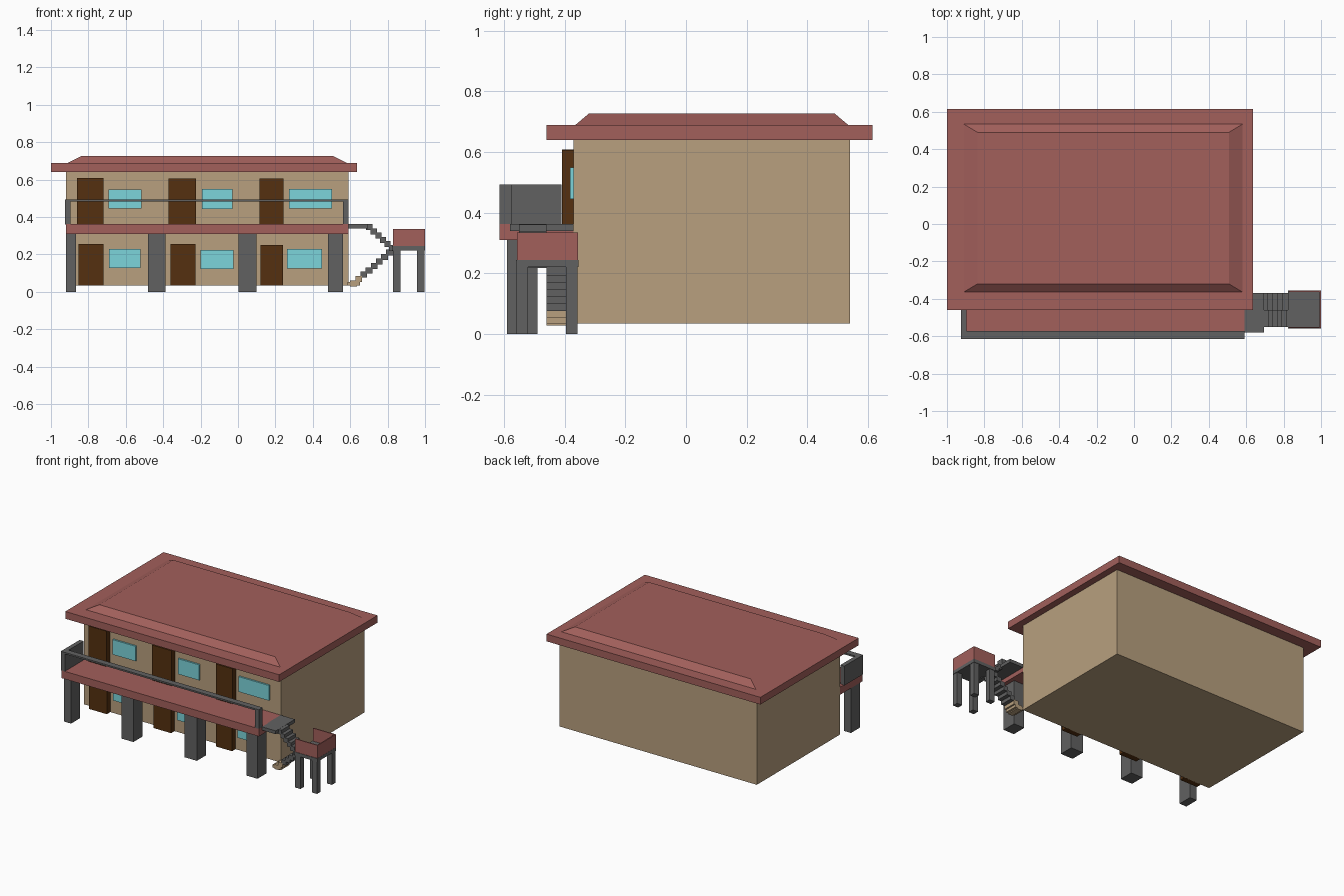
import bpy
import bmesh


def material(name, rgb):
    m = bpy.data.materials.new(name)
    m.diffuse_color = (*rgb, 1)
    return m


RED = material("red_tile", (0.36, 0.115, 0.105))
TAN = material("tan_wall", (0.48, 0.35, 0.21))
BROWN = material("brown_wood", (0.09, 0.03, 0.005))
GLASS = material("blue_glass", (0.2, 0.66, 0.71))
GREY = material("dark_grey", (0.12, 0.12, 0.12))


def box(name, x, y, z, mat, inset=(0, 0)):
    """Box from ranges; inset shrinks the top face to make a hip."""
    bm = bmesh.new()
    bmesh.ops.create_cube(bm, size=1)
    for v in bm.verts:
        top = v.co.z > 0
        dx, dy = inset if top else (0, 0)
        v.co = (x[1] - dx if v.co.x > 0 else x[0] + dx,
                y[1] - dy if v.co.y > 0 else y[0] + dy,
                z[1] if top else z[0])
    mesh = bpy.data.meshes.new(name)
    bm.to_mesh(mesh)
    bm.free()
    mesh.materials.append(mat)
    ob = bpy.data.objects.new(name, mesh)
    bpy.context.collection.objects.link(ob)
    return ob


# Main building and roof
box("building_body", (-0.92, 0.59), (-0.37, 0.54), (0.035, 0.65), TAN)
box("roof_slab", (-1.0, 0.637), (-0.46, 0.615), (0.64, 0.69), RED)
box("roof_hip", (-0.92, 0.59), (-0.37, 0.54), (0.685, 0.727), RED, (0.083, 0.05))

# Balcony floor and its pillars
box("balcony_floor", (-0.92, 0.59), (-0.615, -0.365), (0.31, 0.363), RED)
for x in [(-0.92, -0.865), (-0.48, -0.388), (0.003, 0.098), (0.48, 0.562)]:
    box("balcony_pillar", x, (-0.59, -0.49), (0, 0.315), GREY)

# Railing: front bar, end posts, solid left panel
box("railing_bar", (-0.925, 0.59), (-0.615, -0.573), (0.483, 0.494), GREY)
for x in [(-0.925, -0.895), (0.562, 0.59)]:
    box("railing_post", x, (-0.615, -0.573), (0.36, 0.49), GREY)
box("railing_side_panel", (-0.925, -0.895), (-0.573, -0.41), (0.36, 0.494), GREY)

# Doors: x range, z range
for x, z in [((-0.86, -0.72), (0.363, 0.608)), ((-0.372, -0.224), (0.363, 0.606)),
             ((0.116, 0.242), (0.363, 0.606)), ((-0.853, -0.718), (0.035, 0.255)),
             ((-0.36, -0.226), (0.035, 0.255)), ((0.119, 0.24), (0.035, 0.25))]:
    box("door", x, (-0.408, -0.365), z, BROWN)

# Windows: x range, z range
for x, z in [((-0.692, -0.516), (0.445, 0.548)), ((-0.193, -0.03), (0.443, 0.55)),
             ((0.272, 0.503), (0.445, 0.55)), ((-0.69, -0.521), (0.128, 0.23)),
             ((-0.2, -0.024), (0.123, 0.225)), ((0.262, 0.45), (0.125, 0.228))]:
    box("window", x, (-0.382, -0.365), z, GLASS)

# Stairs: upper landing, then two thin stepped flights
box("upper_landing", (0.585, 0.695), (-0.58, -0.37), (0.34, 0.363), GREY)
for i in range(6):
    x, z = 0.685 + i * 0.0245, 0.362 - i * 0.0225
    box("upper_step", (x, x + 0.033), (-0.55, -0.46), (z - 0.032, z), GREY)
for i in range(8):
    x, z = 0.6 + i * 0.0275, 0.061 + i * 0.0235
    box("lower_step", (x, x + 0.036), (-0.46, -0.37), (z - 0.032, z),
        TAN if i < 2 else GREY)
box("bottom_step", (0.585, 0.652), (-0.46, -0.37), (0.035, 0.054), TAN)

# Turning platform with parapet walls and four legs
box("stair_platform", (0.823, 1.0), (-0.56, -0.355), (0.222, 0.245), GREY)
for y in [(-0.557, -0.55), (-0.363, -0.356)]:
    box("parapet_side", (0.828, 0.999), y, (0.24, 0.335), RED)
box("parapet_end", (0.992, 0.999), (-0.557, -0.356), (0.24, 0.335), RED)
for x in [(0.83, 0.87), (0.957, 0.997)]:
    for y in [(-0.56, -0.521), (-0.396, -0.358)]:
        box("platform_leg", x, y, (0, 0.23), GREY)
